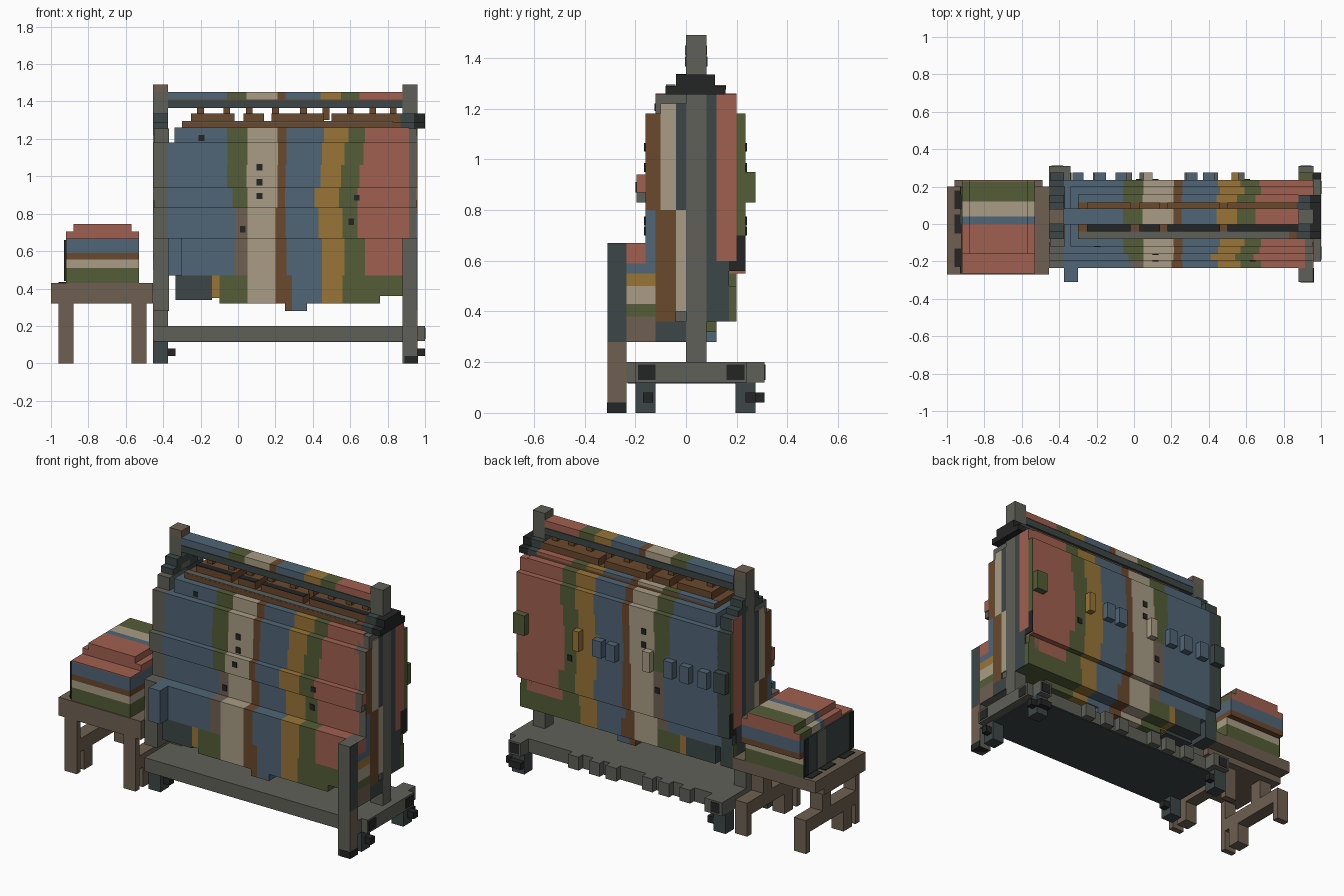
import bpy, bmesh

if "Cube" in bpy.data.objects:
    bpy.data.objects.remove(bpy.data.objects["Cube"])

COLOURS = {
    "frame grey": (96, 96, 88), "dark slate": (60, 70, 71), "black": (36, 37, 37),
    "wood brown": (106, 72, 45), "taupe wood": (110, 96, 81), "denim blue": (80, 101, 118),
    "olive green": (84, 93, 55), "cream": (168, 156, 133), "mustard": (152, 117, 55),
    "salmon": (160, 96, 80),
}


def linear(c):
    c /= 255
    return c / 12.92 if c <= 0.04045 else ((c + 0.055) / 1.055) ** 2.4


MATS = {}
for n, rgb in COLOURS.items():
    m = bpy.data.materials.new(n)
    m.diffuse_color = (*[linear(c) for c in rgb], 1)
    m.use_nodes = True
    m.node_tree.nodes["Principled BSDF"].inputs["Base Color"].default_value = m.diffuse_color
    MATS[n] = m


def part(name, colour, boxes):
    """One object from boxes given as x0, x1, y0, y1, z0, z1."""
    bm = bmesh.new()
    for x0, x1, y0, y1, z0, z1 in boxes:
        vs = bmesh.ops.create_cube(bm, size=1)["verts"]
        for v in vs:
            v.co = (x0 if v.co.x < 0 else x1, y0 if v.co.y < 0 else y1, z0 if v.co.z < 0 else z1)
    me = bpy.data.meshes.new(name)
    bm.to_mesh(me)
    bm.free()
    me.materials.append(MATS[colour])
    ob = bpy.data.objects.new(name, me)
    bpy.context.collection.objects.link(ob)
    return ob


# Rack frame: posts, rail, feet, shelf and casters
part("posts", "frame grey", [(-.455, -.375, 0, .08, .12, 1.45), (.88, .96, 0, .08, .12, 1.49)])
part("left_post_cap", "taupe wood", [(-.455, -.375, 0, .08, 1.45, 1.49)])
part("rail", "wood brown", [(-.375, .88, 0, .08, 1.37, 1.445)])
part("rail_underside", "dark slate", [(-.375, .88, -.004, .084, 1.366, 1.405)])
part("feet", "frame grey", [(-.455, -.34, -.235, .31, .12, .2), (.88, .96, -.235, .31, .12, .2),
                            (.96, 1, -.2, .24, .12, .2)])
part("base_shelf", "frame grey", [(-.34, .88, -.235, .235, .12, .2)] +
     [(x, x + .07, .235, .275, .12, .2) for x in (-.22, -.08, .03, .27, .38, .52)])
part("shelf_underside", "dark slate", [(-.45, .95, -.23, .23, .115, .12)])
part("casters", "dark slate", [(x0, x1, y, y + .08, 0, .12)
                               for x0, x1 in ((-.455, -.375), (.88, .96)) for y in (-.2, .195)])
part("caster_hubs", "black", [(x0, x0 + .04, y, y + .04, .04, .08)
                              for x0 in (-.375, .96) for y in (-.17, .235)] +
     [(.88, .96, .275, .31, .04, .08)])
part("foot_end_caps", "black", [(x, x + .06, .306, .313, .13, .19) for x in (-.44, .89)] +
     [(.998, 1.002, y, y + .07, .13, .19) for y in (-.19, .16)])
part("front_corner_post", "frame grey", [(.88, .955, -.31, -.235, 0, .67)])
part("corner_post_upper", "dark slate", [(.955, .96, -.31, -.235, .28, .67)])
part("corner_post_lower", "taupe wood", [(.955, .96, -.31, -.235, .04, .28)])
part("corner_post_foot", "black", [(.89, .962, -.312, -.235, 0, .04)])
part("right_bracket", "black", [(.94, 1, -.08, .155, 1.255, 1.29), (.94, 1, -.04, .115, 1.29, 1.335)])
part("inner_brackets", "dark slate", [(x, x + .08, y0, y1, z0, z1) for x in (-.455, .87)
                                      for y0, y1, z0, z1 in ((-.08, .155, 1.255, 1.29),
                                                             (-.04, .115, 1.29, 1.335))])

# Hangers with hooks
hooks = [-.2, -.06, .06, .2, .35, .47, .6, .72, .83]
bars = [(-.25, -.02), (.03, .14), (.18, .46), (.5, .88)]
part("hanger_hooks", "wood brown", [(x - .018, x + .018, .02, .06, 1.3, 1.38) for x in hooks])
part("hanger_bars", "wood brown", [(x0, x1, -.04, .115, 1.28, 1.333) for x0, x1 in bars])
part("hanger_shoulders", "wood brown", [(-.3, .88, -.08, .155, 1.255, 1.289)])
part("hanger_tops", "black", [(x0, x1, -.04, 0, 1.33, 1.336) for x0, x1 in bars])
part("slim_bar", "frame grey", [(-.3, .83, -.079, -.041, 1.285, 1.295)])

# Garments: each row gives height, depth and the x borders between garments
ORDER = [("blue_coat", "denim blue"), ("green_shirt", "olive green"), ("cream_cardigan", "cream"),
         ("brown_jacket", "wood brown"), ("blue_dress", "denim blue"), ("mustard_dress", "mustard"),
         ("green_coat", "olive green"), ("salmon_coat", "salmon")]
ROWS = [
    (1.18, 1.26, -.12, .2, (-.34, -.06, .05, .21, .26, .46, .59, .68, .915)),
    (1.06, 1.18, -.16, .235, (-.375, -.055, .05, .215, .26, .45, .57, .67, .915)),
    (.94, 1.06, -.16, .235, (-.375, -.06, .045, .21, .255, .44, .55, .65, .915)),
    (.83, .94, -.195, .235, (-.375, -.03, .05, .21, .25, .41, .54, .64, .915)),
    (.67, .83, -.16, .235, (-.375, -.015, .05, .2, .255, .43, .56, .64, .915)),
    (.55, .67, -.235, .235, (-.375, -.02, .05, .2, .26, .45, .57, .68, .915)),
    (.47, .55, -.235, .2, (-.375, -.02, .05, .2, .26, .45, .57, .68, .915)),
]
for i, (name, colour) in enumerate(ORDER):
    rows = ROWS[:4] if name == "green_shirt" else ROWS
    part(name, colour, [(b[i], b[i + 1], y0, y1, z0, z1) for z0, z1, y0, y1, b in rows])
part("taupe_lining", "taupe wood", [(b[1], b[2], y0, y1, z0, z1) for z0, z1, y0, y1, b in ROWS[4:]])

# Hems below the coats
HEMS = [("slate_hem", "dark slate", -.335, -.14, .34), ("mustard_hem", "mustard", -.14, -.1, .35),
        ("green_hem", "olive green", -.1, .05, .32), ("cream_hem", "cream", .05, .2, .32),
        ("brown_hem", "wood brown", .2, .25, .32), ("brown_low_hem", "wood brown", .25, .29, .28),
        ("blue_low_hem", "denim blue", .29, .37, .28), ("blue_hem", "denim blue", .37, .45, .32),
        ("mustard_dress_hem", "mustard", .45, .56, .32), ("green_coat_hem", "olive green", .56, .76, .32),
        ("green_coat_side_hem", "olive green", .76, .88, .4)]
for name, colour, x0, x1, z0 in HEMS:
    part(name, colour, [(x0, x1, -.235, .2, .36, .47), (x0, x1, -.235, .12, z0, .4)])
part("front_left_fold", "denim blue", [(-.375, -.3, -.31, -.235, .47, .67)])

# Colour plates on the rail and the hanger shoulders, following the garments
for (name, colour), x0, x1 in zip(ORDER, ROWS[2][4], ROWS[2][4][1:]):
    x0, x1 = max(x0, -.374), min(x1, .88)
    part(name + "_rail_band", colour, [(x0, x1, -.003, .083, 1.41, 1.45),
                                       (max(x0, -.3), x1, .115, .157, 1.275, 1.293)])

# Cloth filling the two ends around the posts, same depth as the garments
ENDS = [(1.18, 1.255, -.12, .2), (.94, 1.18, -.16, .235), (.83, .94, -.195, .235),
        (.67, .83, -.16, .235), (.55, .67, -.235, .235), (.36, .55, -.235, .2), (.28, .36, -.235, .08)]
for side, xa, xb, back in (("left", -.449, -.37, "dark slate"), ("right", .88, .954, "salmon")):
    part(side + "_end_front", "frame grey", [(xa, xb, y0, 0.04, z0, z1) for z0, z1, y0, y1 in ENDS])
    part(side + "_end_back", back, [(xa, xb, .04, y1, z0, z1) for z0, z1, y0, y1 in ENDS[:5]])
part("left_low_back", "dark slate", [(-.449, -.37, .04, .2, .36, .55)])
part("right_low_back", "olive green", [(.88, .954, .04, .2, .36, .55)])

# Layers showing on the two ends
LAYERS = [("green", "olive green", .2, .235, .7, 1.18), ("salmon", "salmon", .12, .2, .6, 1.255),
          ("slate_back", "dark slate", .08, .12, .36, 1.255), ("slate_low", "black", .17, .235, .56, .7),
          ("salmon_low", "dark slate", .12, .17, .36, .6), ("green_low", "olive green", .17, .2, .36, .5),
          ("slate_front", "dark slate", -.04, 0, .8, 1.22), ("cream", "cream", -.1, -.04, .8, 1.22),
          ("cream_low", "cream", -.04, 0, .4, .8), ("brown_low", "wood brown", -.12, -.04, .36, .8),
          ("blue", "denim blue", -.16, -.12, .55, .8), ("brown", "wood brown", -.16, -.1, .8, 1.18),
          ("salmon_cuff", "salmon", -.195, -.16, .87, .94),
          ("salmon_fold", "salmon", -.235, -.16, .59, .67), ("blue_fold", "denim blue", -.235, -.16, .55, .59),
          ("mustard_fold", "mustard", -.235, -.12, .5, .55), ("cream_fold", "cream", -.235, -.12, .43, .5),
          ("green_fold", "olive green", -.235, -.12, .38, .43), ("taupe", "taupe wood", -.235, -.12, .28, .38),
          ("slate_bottom", "dark slate", -.12, 0, .28, .36)]
for name, colour, y0, y1, z0, z1 in LAYERS:
    part(name + "_end", colour, [(.953, .96, y0, y1, z0, z1), (-.455, -.448, y0, y1, z0, z1)])

# Pockets, cuffs, buttons and small trims
part("blue_pockets", "denim blue", [(x, x + .06, .235, .275, .83, .93) for x in (-.33, -.21, -.1, .28, .37)])
part("cream_pocket", "cream", [(.05, .1, .235, .275, .83, .95)])
part("mustard_cuff", "mustard", [(.52, .56, .235, .275, .83, .95)])
part("right_cuff", "olive green", [(.88, .955, .235, .275, .83, .95)])
part("left_cuff", "dark slate", [(-.45, -.375, .235, .275, .83, .95)])
part("buttons", "black", [(x, x + .03, y, y + .01, z, z + .035) for y in (-.165, .23)
                          for x, z in ((.1, .95), (.1, 1.03), (.59, .74), (.01, .7))] +
     [(x, x + .03, -.2, -.19, z, z + .03) for x, z in ((.1, .88), (.62, .87))] +
     [(-.21, -.18, -.124, -.115, 1.19, 1.22)])

# Stool
part("stool_seat", "taupe wood", [(-1, -.455, -.27, .2, .36, .43), (-1, -.455, -.27, .12, .32, .36)])
part("stool_legs", "taupe wood", [(x, x + .08, y0, y1, z0, z1) for x in (-.96, -.57)
                                  for y0, y1, z0, z1 in ((-.27, -.235, 0, .32), (-.2, -.12, 0, .12),
                                                         (.195, .235, 0, .12), (0, .08, .2, .32))])
part("stool_rungs", "taupe wood", [(x, x + .08, -.235, .235, .12, .2) for x in (-.96, -.57)])
part("seat_edge", "black", [(-.96, -.92, y, y + .1, .428, .434) for y in (-.23, -.05, .08)])

# Folded pile on the stool
PILE = [("green_stack", "olive green", .43, .51, .2), ("cream_stack", "cream", .51, .555, .2),
        ("brown_stack", "wood brown", .555, .59, .235), ("blue_stack", "denim blue", .59, .664, .235)]
for name, colour, z0, z1, y1 in PILE:
    part(name, colour, [(-.92, -.53, -.265, y1, z0, z1)])
part("salmon_stack", "salmon", [(-.92, -.53, -.265, .0, .664, .67), (-.92, -.53, -.16, .0, .67, .705),
                                (-.88, -.57, -.16, 0, .705, .745)])
for name, colour, y0, y1 in (("blue_top", "denim blue", 0, .04), ("cream_top", "cream", .04, .12),
                             ("green_top", "olive green", .12, .228), ("salmon_back", "salmon", .228, .235)):
    part(name, colour, [(-.92, -.53, y0, y1, .664, .705), (-.88, -.57, y0, y1, .705, .745)])
part("pile_end", "dark slate", [(-.926, -.92, -.23, .195, .44, .66)])
part("pile_end_stripe", "frame grey", [(-.929, -.922, 0, .08, .44, .66)])
part("pile_end_straps", "black", [(-.929, -.922, y, y + .04, .44, .66) for y in (-.265, .16)])
